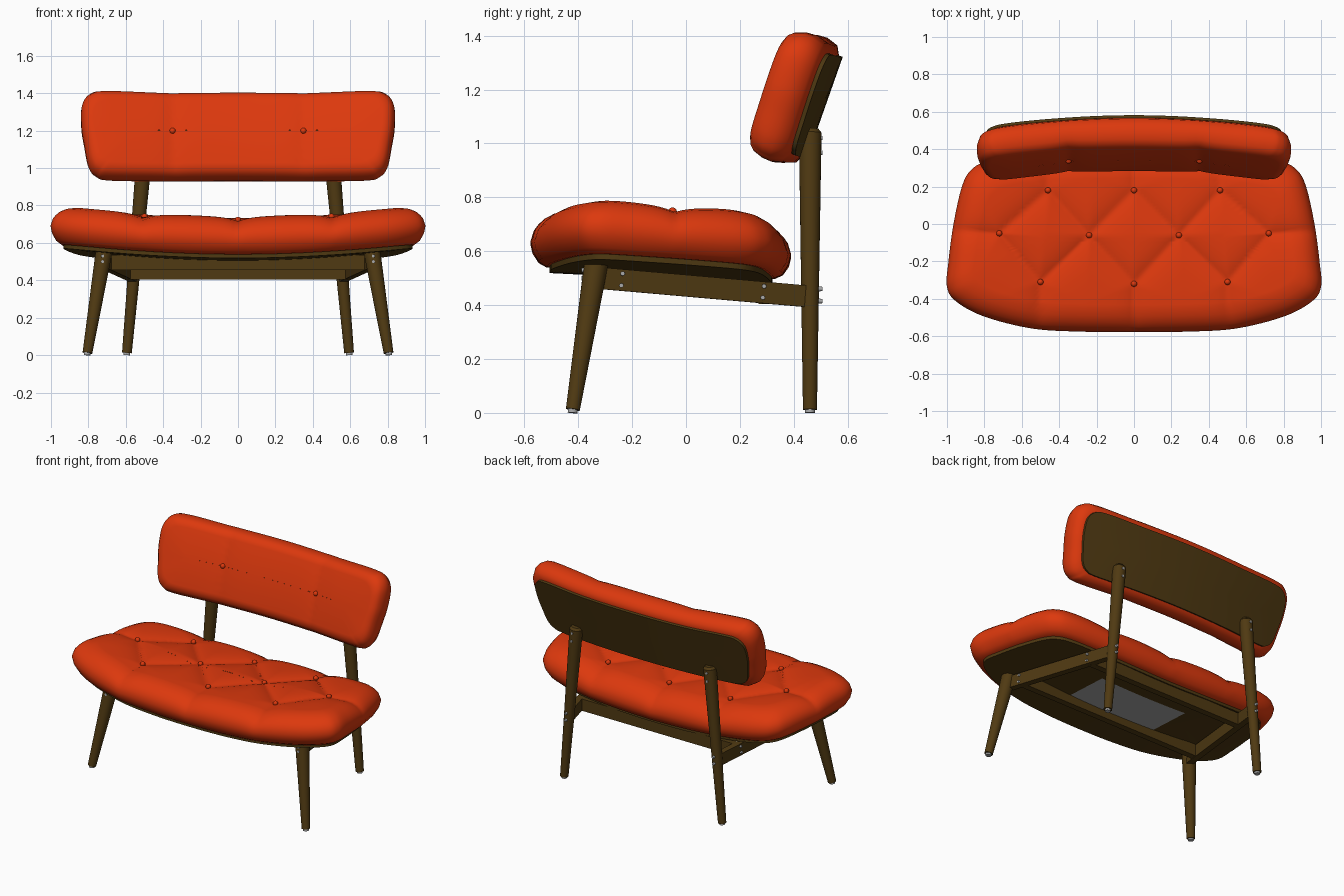
import bpy, bmesh, math
from mathutils import Vector, Matrix

if "Cube" in bpy.data.objects:
    bpy.data.objects.remove(bpy.data.objects["Cube"])


def material(name, rgb):
    m = bpy.data.materials.new(name)
    m.diffuse_color = (*rgb, 1)
    m.use_nodes = True
    m.node_tree.nodes["Principled BSDF"].inputs["Base Color"].default_value = m.diffuse_color
    return m


RED = material("red upholstery", (0.72, 0.04, 0.004))
WOOD = material("dark wood", (0.08, 0.042, 0.006))
STEEL = material("grey metal", (0.4, 0.4, 0.4))


def finish(bm, name, mat, angle=40):
    bmesh.ops.recalc_face_normals(bm, faces=bm.faces)
    me = bpy.data.meshes.new(name)
    bm.to_mesh(me)
    bm.free()
    me.materials.append(mat)
    ob = bpy.data.objects.new(name, me)
    bpy.context.collection.objects.link(ob)
    bpy.ops.object.select_all(action='DESELECT')
    ob.select_set(True)
    bpy.context.view_layer.objects.active = ob
    bpy.ops.object.shade_smooth_by_angle(angle=math.radians(angle))
    return ob


def rod(name, p1, p2, r1, r2, mat, sides=24):
    p1, p2 = Vector(p1), Vector(p2)
    d = p2 - p1
    bm = bmesh.new()
    mtx = Matrix.Translation((p1 + p2) / 2) @ d.to_track_quat('Z', 'Y').to_matrix().to_4x4()
    bmesh.ops.create_cone(bm, cap_ends=True, segments=sides, radius1=r1, radius2=r2,
                          depth=d.length, matrix=mtx)
    return finish(bm, name, mat)


def rail(name, p1, p2, thick, height):
    p1, p2 = Vector(p1), Vector(p2)
    d = (p2 - p1).normalized()
    n = Vector((0, 0, 1)).cross(d).normalized()
    rot = Matrix((d, n, d.cross(n))).transposed().to_4x4()
    bm = bmesh.new()
    bmesh.ops.create_cube(bm, size=1, matrix=Matrix.Translation((p1 + p2) / 2) @ rot
                          @ Matrix.Diagonal(((p2 - p1).length, thick, height, 1)))
    return finish(bm, name, WOOD)


def outline(half, steps=12):
    """Closed smooth curve through the right half points and their mirror."""
    p = [Vector(q) for q in half] + [Vector((-x, y)) for x, y in reversed(half[1:-1])]
    out = []
    for i in range(len(p)):
        a, b, c, d = p[i - 1], p[i], p[(i + 1) % len(p)], p[(i + 2) % len(p)]
        for k in range(steps):
            t = k / steps
            out.append(0.5 * (2 * b + (c - a) * t + (2 * a - 5 * b + 4 * c - d) * t * t
                              + (3 * b - a - 3 * c + d) * t ** 3))
    return out


def tuft(x, y, creases, depth):
    """Depth of the stitched valleys at a point."""
    p, best = Vector((x, y)), 9
    for a, b in creases:
        a, b = Vector(a), Vector(b)
        t = max(0, min(1, (p - a).dot(b - a) / (b - a).length_squared))
        best = min(best, (p - a - (b - a) * t).length)
    return depth * math.exp(-best / 0.07)


def padded(name, loop, profile, base, thick, place, mat, creases=(), depth=0):
    """Rings of (inset, height fraction) swept around the outline."""
    rx = max(p.x for p in loop)
    lo, hi = min(p.y for p in loop), max(p.y for p in loop)
    cy, ry = (lo + hi) / 2, (hi - lo) / 2
    bm = bmesh.new()
    rings = []
    for inset, f in profile:
        inset = min(inset, ry)
        ring = []
        for p in loop:
            x, y = p.x * (1 - inset / rx), cy + (p.y - cy) * (1 - inset / ry)
            h = base + thick * f
            if creases:
                h -= f * tuft(x, y, creases, depth)
            ring.append(bm.verts.new(place(x, y, h)))
        rings.append(ring)
    n = len(loop)
    for r, s in zip(rings, rings[1:]):
        for i in range(n):
            j = (i + 1) % n
            bm.faces.new((r[i], r[j], s[j], s[i]))
    bmesh.ops.remove_doubles(bm, verts=bm.verts, dist=0.0005)
    return finish(bm, name, mat, 50)


def dome(start, f, end, n=20):
    return [(start + (end - start) * k / n, 1 - (1 - f) * (1 - k / n) ** 2) for k in range(n + 1)]


def both(segments):
    return segments + [((-a[0], a[1]), (-b[0], b[1])) for a, b in segments]


def button(name, p):
    bm = bmesh.new()
    bmesh.ops.create_uvsphere(bm, u_segments=16, v_segments=10, radius=0.016,
                              matrix=Matrix.Translation(p))
    finish(bm, name, RED)


def seat_place(x, y, h):
    return Vector((x, y, 0.54 + 0.07 * x * x - 0.05 * (y + 0.53) + h))


TILT = math.radians(19.4)


def back_place(x, v, h):
    return Vector((x, 0.518 + v * math.sin(TILT) - h * math.cos(TILT) - 0.1 * x * x,
                   1.14 + v * math.cos(TILT) + h * math.sin(TILT)))


SLAB = [(9, 0), (0.15, 0), (0.07, 0), (0.07, 1), (0.15, 1), (9, 1)]

# Seat cushion, tufted in diamonds, on a curved plywood pan
seat_loop = outline([(0, -0.577), (0.3, -0.575), (0.55, -0.558), (0.8, -0.495), (0.95, -0.415),
                     (1, -0.335), (0.992, -0.2), (0.965, 0), (0.92, 0.2), (0.87, 0.29),
                     (0.78, 0.338), (0.6, 0.368), (0.3, 0.388), (0, 0.39)])
A, B, C, D, E, F = (0.72, -0.05), (0.24, -0.06), (0, 0.18), (0.46, 0.18), (0, -0.32), (0.5, -0.31)
seat_creases = both([(A, D), (A, F), (B, D), (B, F), (B, C), (B, E), (A, (1.0, -0.03)),
                     (E, (0, -0.6)), (F, (0.51, -0.6)), (C, (0, 0.4)), (D, (0.46, 0.4))])
seat_profile = [(9, 0), (0.25, 0), (0.06, 0), (0.03, 0.08), (0.008, 0.25), (0, 0.42), (0.012, 0.6),
                (0.028, 0.7), (0.05, 0.8), (0.085, 0.89)] + dome(0.13, 0.945, 0.4835, 22)
padded("seat_cushion", seat_loop, seat_profile, 0, 0.22, seat_place, RED, seat_creases, 0.03)
padded("seat_pan", seat_loop, SLAB, -0.02, 0.024, seat_place, WOOD)
for x, y in (A, B, C, D, E, F):
    for s in ((-1, 1) if x else (1,)):
        button("seat_button", seat_place(s * x, y, 0.194))

# Backrest cushion with two stitched seams, on a curved panel
back_loop = outline([(0, 0.24), (0.4, 0.24), (0.7, 0.25), (0.79, 0.235), (0.835, 0.17),
                     (0.838, 0.05), (0.822, -0.06), (0.8, -0.17), (0.76, -0.225),
                     (0.68, -0.247), (0.35, -0.25), (0, -0.25)])
back_creases = both([((0.35, -0.3), (0.35, 0.3))])
back_profile = [(9, 0), (0.15, 0), (0.05, 0), (0.015, 0.1), (0, 0.35), (0.002, 0.55), (0.014, 0.75),
                (0.03, 0.86)] + dome(0.055, 0.93, 0.25, 14)
padded("backrest_cushion", back_loop, back_profile, 0.015, 0.178, back_place, RED, back_creases, 0.015)
padded("backrest_panel", back_loop, [(i - 0.02, f) for i, f in SLAB], 0, 0.02, back_place, WOOD)
for s in (-1, 1):
    button("backrest_button", back_place(s * 0.35, 0, 0.178))

# Legs, side rails, glides and screws on both sides
for s in (-1, 1):
    rod("front_leg", (s * 0.805, -0.42, 0.012), (s * 0.715, -0.332, 0.562), 0.026, 0.045, WOOD)
    rod("front_glide", (s * 0.806, -0.421, 0), (s * 0.805, -0.42, 0.014), 0.018, 0.018, STEEL)
    rod("rear_leg", (s * 0.594, 0.46, 0.012), (s * 0.503, 0.461, 1.04), 0.026, 0.042, WOOD)
    rod("rear_leg_tip", (s * 0.503, 0.461, 1.04), (s * 0.502, 0.461, 1.055), 0.042, 0.03, WOOD)
    rod("rear_glide", (s * 0.595, 0.46, 0), (s * 0.594, 0.46, 0.014), 0.018, 0.018, STEEL)
    rail("side_rail", (s * 0.71, -0.32, 0.5), (s * 0.56, 0.455, 0.432), 0.042, 0.08)
    for z in (0.5, 0.53):
        rod("leg_screw", (s * 0.724, -0.36, z), (s * 0.724, -0.388, z), 0.01, 0.008, STEEL, 12)
    for x, z in ((0.555, 0.46), (0.557, 0.415), (0.507, 1.02), (0.51, 0.965)):
        rod("rear_screw", (s * x, 0.48, z), (s * x, 0.506, z), 0.01, 0.008, STEEL, 12)
    for x, y, z in ((0.693, -0.235, 0.517), (0.693, -0.24, 0.473),
                    (0.592, 0.29, 0.47), (0.592, 0.285, 0.428)):
        rod("rail_screw", (s * x, y, z), (s * (x + 0.03), y, z), 0.01, 0.008, STEEL, 12)

# Cross rails under the seat
rail("front_rail", (-0.685, -0.235, 0.494), (0.685, -0.235, 0.494), 0.042, 0.08)
rail("rear_rail", (-0.585, 0.29, 0.445), (0.585, 0.29, 0.445), 0.042, 0.08)

# Grey plate stuck under the pan
bm = bmesh.new()
bmesh.ops.create_grid(bm, x_segments=12, y_segments=2, size=1)
for v in bm.verts:
    v.co = seat_place(v.co.x * 0.33, -0.06 + v.co.y * 0.15, -0.023)
finish(bm, "underside_plate", STEEL)
